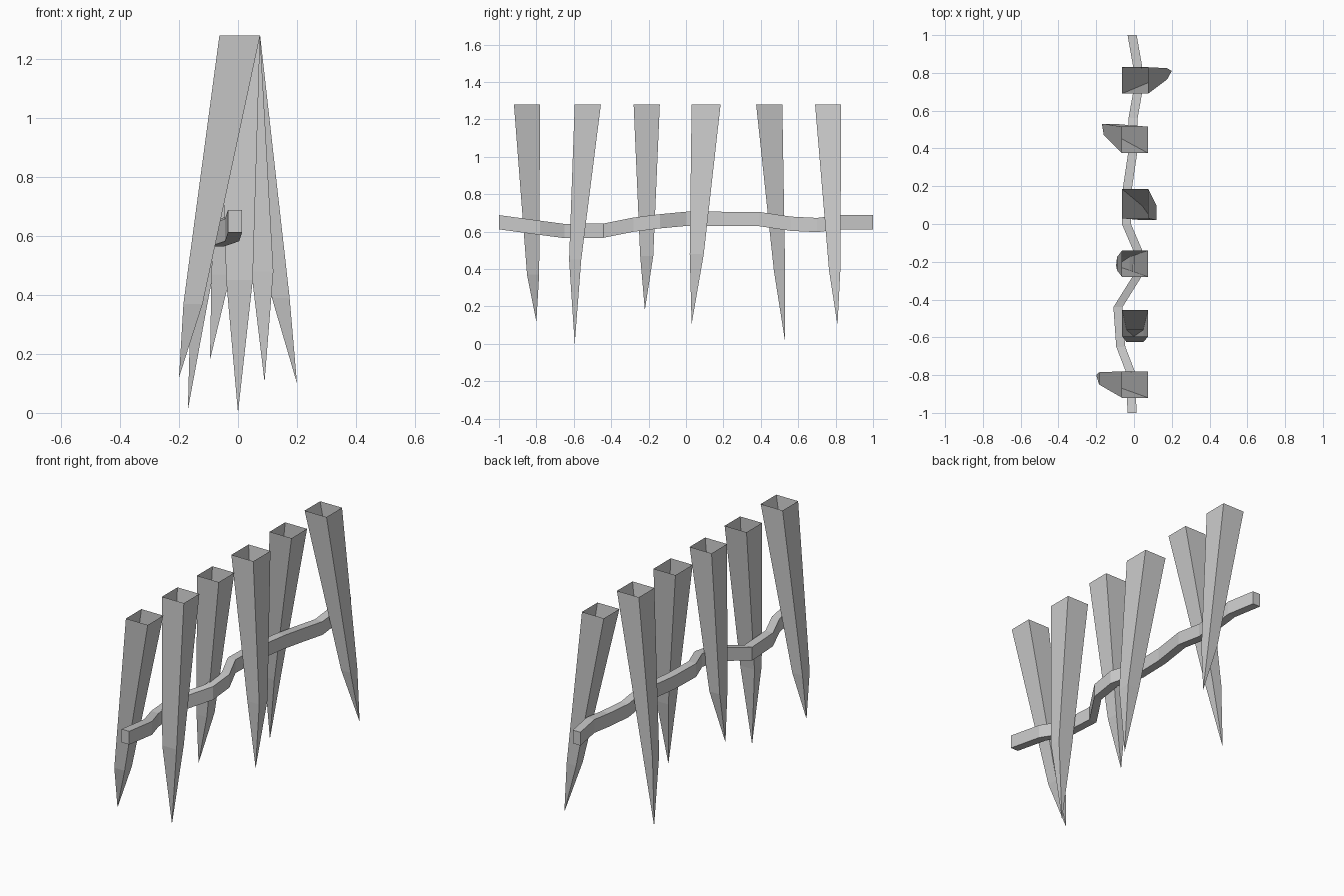
import bpy

if "Cube" in bpy.data.objects:
    bpy.data.objects.remove(bpy.data.objects["Cube"])


def skin(name, rings, tip=None, cap=False):
    """Join four-sided rings into a tube, optionally ending in a point or caps."""
    verts = [p for r in rings for p in r]
    faces = []
    for i in range(len(rings) - 1):
        a, b = i * 4, i * 4 + 4
        for k in range(4):
            n = (k + 1) % 4
            faces.append((a + k, b + k, b + n, a + n))
    last = len(verts) - 4
    if tip:
        verts.append(tip)
        faces += [(last + k, len(verts) - 1, last + (k + 1) % 4) for k in range(4)]
    if cap:
        faces += [(0, 1, 2, 3), (last + 3, last + 2, last + 1, last)]
    mesh = bpy.data.meshes.new(name)
    mesh.from_pydata(verts, [], faces)
    ob = bpy.data.objects.new(name, mesh)
    bpy.context.collection.objects.link(ob)
    return ob


def flat_ring(x0, x1, y0, y1, z):
    return [(x0, y0, z), (x1, y0, z), (x1, y1, z), (x0, y1, z)]


# Leaning stakes: top y range, lower ring (x0, x1, y0, y1, z), tip
stakes = [
    ((-0.92, -0.78), (-0.185, -0.12, -0.85, -0.785, 0.37), (-0.20, -0.80, 0.12)),
    ((-0.595, -0.455), (-0.04, 0.05, -0.625, -0.56, 0.45), (0.0, -0.595, 0.0)),
    ((-0.28, -0.14), (-0.09, -0.025, -0.245, -0.175, 0.47), (-0.095, -0.22, 0.18)),
    ((0.03, 0.185), (0.045, 0.12, 0.02, 0.095, 0.48), (0.09, 0.03, 0.105)),
    ((0.375, 0.515), (-0.16, -0.10, 0.47, 0.53, 0.39), (-0.17, 0.53, 0.01)),
    ((0.69, 0.83), (0.115, 0.175, 0.765, 0.825, 0.39), (0.20, 0.81, 0.10)),
]
for i, (ty, low, tip) in enumerate(stakes):
    top = flat_ring(-0.063, 0.075, ty[0], ty[1], 1.28)  # hollow open top
    skin(f"stake_{i + 1}", [top, flat_ring(*low)], tip=tip)

# Crooked cross rail: y, centre x, centre z
path = [
    (-1.0, -0.01, 0.65), (-0.78, -0.02, 0.62), (-0.65, -0.07, 0.603),
    (-0.44, -0.085, 0.605), (-0.28, 0.015, 0.637), (-0.14, 0.02, 0.655),
    (0.0, -0.04, 0.668), (0.19, -0.035, 0.668), (0.39, -0.005, 0.667),
    (0.56, -0.005, 0.642), (0.7, 0.02, 0.635), (0.83, 0.02, 0.65),
    (1.0, -0.01, 0.65),
]
w, h = 0.024, 0.038
skin("cross_rail", [[(x - w, y, z - h), (x + w, y, z - h), (x + w, y, z + h), (x - w, y, z + h)]
                    for y, x, z in path], cap=True)

# Consistent outward faces on the rail
import bmesh
rail = bpy.data.objects["cross_rail"]
bm = bmesh.new()
bm.from_mesh(rail.data)
bmesh.ops.recalc_face_normals(bm, faces=bm.faces)
bm.to_mesh(rail.data)
bm.free()
